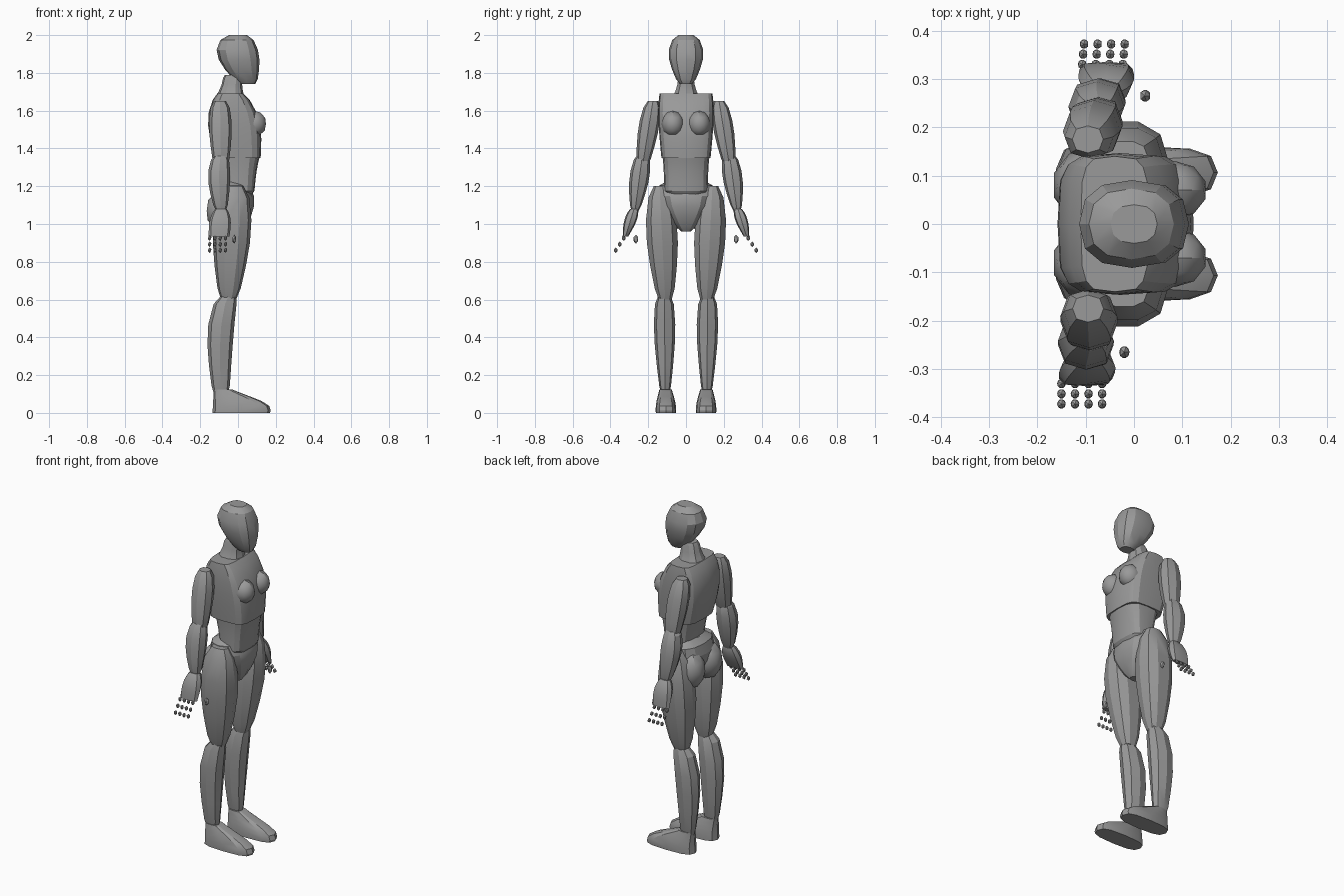
import bpy, bmesh, math
from mathutils import Matrix, Vector

cube = bpy.data.objects.get("Cube")
if cube:
    bpy.data.objects.remove(cube, do_unlink=True)

grey = bpy.data.materials.new("plain grey")
grey.use_nodes = True
colour = (0.32, 0.32, 0.32, 1)
grey.diffuse_color = colour
grey.node_tree.nodes["Principled BSDF"].inputs["Base Color"].default_value = colour


def keep(co):
    return co


def finish(name, bm, place):
    """Turn a bmesh into a named grey object with sharp low-poly edges."""
    for vert in bm.verts:
        vert.co = place(vert.co)
    bmesh.ops.recalc_face_normals(bm, faces=bm.faces)
    mesh = bpy.data.meshes.new(name)
    bm.to_mesh(mesh)
    bm.free()
    mesh.materials.append(grey)
    part = bpy.data.objects.new(name, mesh)
    bpy.context.collection.objects.link(part)
    bpy.ops.object.select_all(action='DESELECT')
    part.select_set(True)
    bpy.context.view_layer.objects.active = part
    bpy.ops.object.shade_smooth_by_angle(angle=math.radians(25))


def signed_power(value, power):
    return math.copysign(abs(value) ** power, value)


def taper(name, top, bottom, top_size, bottom_size, bulge, side_bulge=None,
          bow=0, peak=0.4, tip=0.8, square=2.4, sides=10, place=keep):
    """Skin level rings from top to bottom, swelling most at the peak.

    Sizes are half widths along x and y; bow bends the part along x,
    tip shrinks both end rings and square flattens the sides.
    """
    if side_bulge is None:
        side_bulge = bulge
    top, bottom = Vector(top), Vector(bottom)
    top_size, bottom_size = Vector(top_size), Vector(bottom_size)
    skew = math.log(0.5) / math.log(peak)
    bm = bmesh.new()
    rings = []
    for t in (0, 0.1, 0.3, 0.5, 0.7, 0.9, 1):
        swell = math.sin(math.pi * t ** skew)
        centre = top.lerp(bottom, t) + Vector((bow * swell, 0, 0))
        size = top_size.lerp(bottom_size, t) + swell * Vector((bulge, side_bulge))
        if t in (0, 1):
            size *= tip
        ring = []
        for side in range(sides):
            angle = math.tau * side / sides
            x = size.x * signed_power(math.cos(angle), 2 / square)
            y = size.y * signed_power(math.sin(angle), 2 / square)
            ring.append(bm.verts.new(centre + Vector((x, y, 0))))
        rings.append(ring)
    for upper, lower in zip(rings, rings[1:]):
        for side in range(sides):
            after = (side + 1) % sides
            bm.faces.new((upper[side], upper[after], lower[after], lower[side]))
    bm.faces.new(rings[0])
    bm.faces.new(rings[-1])
    finish(name, bm, place)


def blob(name, centre, radii, place, level=2):
    """Add a low-poly ellipsoid."""
    bm = bmesh.new()
    matrix = Matrix.Translation(centre) @ Matrix.Diagonal((*radii, 1))
    bmesh.ops.create_icosphere(bm, subdivisions=level, radius=1, matrix=matrix)
    finish(name, bm, place)


def on_side(sign, swing=0):
    """Place a part on one side; swing carries a hanging arm forward."""
    def place(co):
        return Vector((co.x + swing * (1.64 - co.z), sign * co.y, co.z))
    return place


# Head and neck
taper("head", (0, 0, 2), (0.05, 0, 1.74), (0.06, 0.05), (0.05, 0.04),
      bulge=0.055, side_bulge=0.046, bow=-0.02, sides=12)
taper("neck", (-0.025, 0, 1.79), (-0.05, 0, 1.62), (0.055, 0.045), (0.1, 0.1),
      bulge=-0.015)

# Trunk
taper("chest", (-0.04, 0, 1.69), (0, 0, 1.35), (0.07, 0.14), (0.12, 0.13),
      bulge=0.045, side_bulge=0.01, tip=1, square=4, sides=16)
taper("waist", (0.005, 0, 1.4), (0.01, 0, 1.15), (0.125, 0.13), (0.075, 0.115),
      bulge=-0.01, side_bulge=-0.005, square=3, sides=16)
taper("pelvis", (-0.035, 0, 1.23), (-0.01, 0, 0.96), (0.06, 0.12), (0.04, 0.03),
      bulge=0.06, sides=12)

for side, sign, swing in (("left", 1, 0.06), ("right", -1, 0)):
    body = on_side(sign)
    arm = on_side(sign, swing)

    # Rounded body masses
    blob(side + "_breast", (0.085, 0.07, 1.53), (0.066, 0.06, 0.07), body)
    blob(side + "_buttock", (-0.085, 0.08, 1.07), (0.085, 0.08, 0.11), body)

    # Leg and foot
    taper(side + "_thigh", (-0.02, 0.14, 1.2), (-0.05, 0.11, 0.6),
          (0.06, 0.04), (0.05, 0.045), bulge=0.045, place=body)
    taper(side + "_shin", (-0.045, 0.115, 0.63), (-0.09, 0.11, 0.09),
          (0.045, 0.035), (0.043, 0.025), bulge=0.025, bow=-0.03,
          peak=0.35, sides=8, place=body)
    taper(side + "_foot", (-0.08, 0.108, 0.125), (0.017, 0.106, 0),
          (0.048, 0.033), (0.152, 0.054), bulge=0.03, side_bulge=0.006, bow=0.03,
          peak=0.6, tip=1, square=3, sides=12, place=body)

    # Arm
    taper(side + "_upper_arm", (-0.095, 0.175, 1.65), (-0.09, 0.23, 1.31),
          (0.04, 0.035), (0.04, 0.033), bulge=0.02, sides=8, place=arm)
    taper(side + "_forearm", (-0.09, 0.23, 1.37), (-0.09, 0.27, 1.07),
          (0.035, 0.03), (0.032, 0.024), bulge=0.025, bow=-0.01,
          sides=8, place=arm)

    # Hand with separate finger segments
    taper(side + "_palm", (-0.09, 0.275, 1.08), (-0.1, 0.32, 0.935),
          (0.03, 0.02), (0.055, 0.015), bulge=0.015, tip=1, square=3,
          sides=8, place=arm)
    for finger in range(4):
        for joint in range(3):
            centre = Vector((-0.15, 0.33, 0.925))
            centre += finger * Vector((0.028, 0, 0)) + joint * Vector((0, 0.021, -0.032))
            blob(f"{side}_finger_{finger + 1}_joint_{joint + 1}", centre,
                 (0.01, 0.011, 0.014), arm, level=1)
    blob(side + "_thumb", (-0.02, 0.265, 0.92), (0.012, 0.014, 0.024), arm, level=1)
